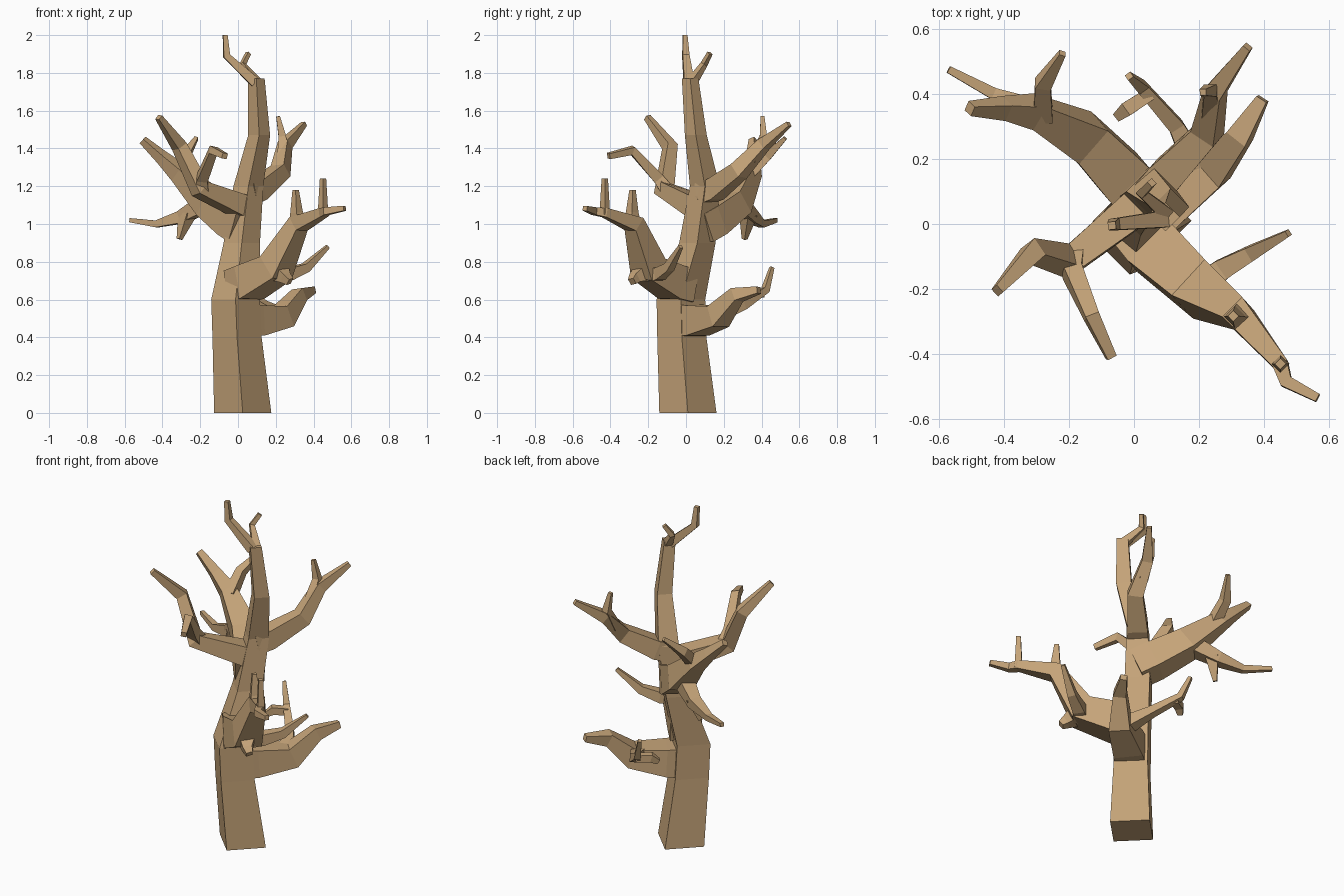
import bpy, bmesh
from mathutils import Vector

bark = bpy.data.materials.new("tan_bark")
bark.diffuse_color = (0.56, 0.37, 0.19, 1)


def limb(name, pts, side=None, level=False):
    """Square tapered tube through points (x, y, z, half width)."""
    P = [Vector(p[:3]) for p in pts]
    bm = bmesh.new()
    rings = []
    n = len(P)
    for i in range(n):
        a = (P[i] - P[i - 1]).normalized() if i > 0 else None
        b = (P[i + 1] - P[i]).normalized() if i < n - 1 else None
        t = ((a or b) + (b or a)).normalized()
        if level:
            t = Vector((0, 0, 1))
        if side is None:
            side = t.cross(Vector((0, 0, 1)))
            if side.length < 0.35:
                side = Vector((1, -1, 0))
        side = Vector(side)
        side = (side - t * side.dot(t)).normalized()
        up = side.cross(t)
        w = pts[i][3]
        rings.append([bm.verts.new(P[i] + w * (sx * side + sy * up))
                      for sx, sy in ((-1, -1), (1, -1), (1, 1), (-1, 1))])
    for r, s in zip(rings, rings[1:]):
        for k in range(4):
            bm.faces.new((r[k], r[(k + 1) % 4], s[(k + 1) % 4], s[k]))
    bm.faces.new(rings[0])
    bm.faces.new(rings[-1])
    bmesh.ops.recalc_face_normals(bm, faces=bm.faces)
    me = bpy.data.meshes.new(name)
    bm.to_mesh(me)
    bm.free()
    me.materials.append(bark)
    bpy.context.collection.objects.link(bpy.data.objects.new(name, me))


# Trunk and crown
limb("trunk", [(.025, .01, 0, .107), (-.005, -.022, .4, .092), (-.013, -.027, .6, .091),
               (.02, .06, .9, .068), (.055, .1, 1.2, .056), (.112, .052, 1.47, .041),
               (.097, .022, 1.77, .031)], side=(1, 1, 0), level=True)
limb("crown_twig_left", [(.09, .015, 1.75, .026), (-.06, -.001, 1.89, .018),
                         (-.068, -.005, 2.0, .012)])
limb("crown_twig_back", [(.1, .03, 1.75, .022), (.025, .095, 1.845, .014),
                         (.055, .127, 1.905, .011)])

# Low branch, back right
limb("low_branch", [(.02, .0, .49, .085), (.09, .06, .49, .08), (.24, .17, .51, .058),
                    (.325, .27, .625, .036), (.395, .385, .65, .018)])
limb("low_branch_twig", [(.2, .16, .52, .04), (.13, .3, .57, .024),
                         (.025, .42, .65, .018), (-.015, .455, .77, .01)])
limb("low_branch_stub", [(.05, .4, .63, .02), (-.02, .355, .635, .022), (-.05, .33, .61, .014)])

# Front right branch
limb("front_branch", [(.0, -.0, .67, .085), (.06, -.07, .69, .088), (.2, -.2, .765, .075),
                      (.32, -.275, 1.0, .043), (.45, -.43, 1.06, .024),
                      (.468, -.485, 1.068, .02), (.565, -.535, 1.083, .013)])
limb("front_branch_upright_inner", [(.325, -.285, .99, .035), (.31, -.285, 1.06, .024),
                                    (.305, -.283, 1.18, .012)])
limb("front_branch_upright_outer", [(.45, -.43, 1.05, .02), (.45, -.43, 1.24, .012)])
limb("front_branch_side_twig", [(.2, -.2, .74, .045), (.27, -.14, .735, .032),
                                (.36, -.09, .77, .023), (.475, -.028, .88, .01)])
limb("front_branch_lower_stub", [(.2, -.2, .76, .055), (.25, -.27, .715, .026),
                                 (.275, -.285, .695, .018)])

# Back left branch
limb("back_branch", [(.03, .07, .98, .08), (-.03, .14, 1.02, .08), (-.15, .265, 1.11, .068),
                     (-.31, .345, 1.27, .042), (-.4, .355, 1.35, .028), (-.505, .355, 1.445, .017)])
limb("back_branch_upper_twig", [(-.28, .33, 1.26, .03), (-.28, .43, 1.36, .024),
                                (-.22, .525, 1.455, .01)])
limb("back_branch_lower_twig", [(-.17, .27, 1.11, .045), (-.3, .35, 1.035, .032),
                                (-.43, .4, 1.0, .018), (-.57, .475, 1.02, .011)])
limb("back_branch_stub", [(-.27, .33, 1.05, .035), (-.31, .31, .92, .011)])

# Front left branch
limb("left_branch", [(.06, .1, 1.09, .056), (-.0, .045, 1.1, .056), (-.2, -.115, 1.185, .042),
                     (-.31, -.085, 1.41, .031), (-.42, -.205, 1.565, .015)])
limb("left_branch_twig", [(-.19, -.1, 1.18, .035), (-.19, -.145, 1.24, .029),
                          (-.13, -.285, 1.39, .022), (-.07, -.41, 1.36, .015)])

# Upper branch, back right
limb("upper_branch", [(.05, .09, 1.16, .056), (.1, .15, 1.18, .054), (.225, .28, 1.28, .042),
                      (.25, .41, 1.42, .03), (.35, .545, 1.53, .013)])
limb("upper_branch_twig", [(.235, .34, 1.34, .028), (.235, .41, 1.46, .02),
                           (.212, .405, 1.57, .01)])
